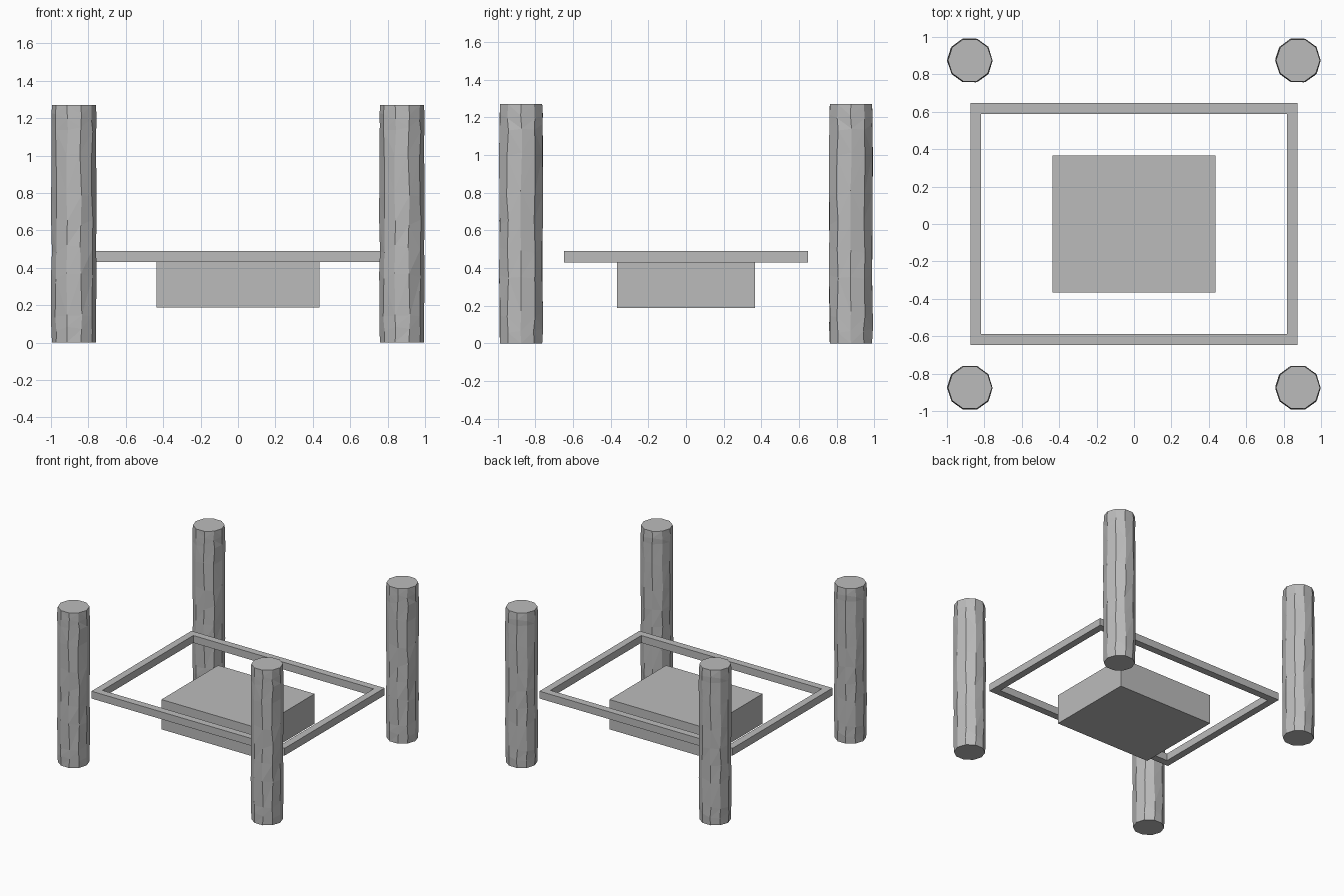
import bpy, bmesh, math, random
from mathutils import Vector

random.seed(4)
cube = bpy.data.objects.get("Cube")
if cube:
    bpy.data.objects.remove(cube, do_unlink=True)

grey = bpy.data.materials.new("plain grey")
grey.use_nodes = True
grey.diffuse_color = (0.5, 0.5, 0.5, 1)
grey.node_tree.nodes["Principled BSDF"].inputs["Base Color"].default_value = (0.5, 0.5, 0.5, 1)


def finish(bm, name):
    bmesh.ops.recalc_face_normals(bm, faces=bm.faces)
    mesh = bpy.data.meshes.new(name)
    bm.to_mesh(mesh)
    bm.free()
    mesh.materials.append(grey)
    obj = bpy.data.objects.new(name, mesh)
    bpy.context.collection.objects.link(obj)
    return obj


def box(name, half_x, half_y, low, high):
    bm = bmesh.new()
    bmesh.ops.create_cube(bm, size=2)
    for v in bm.verts:
        v.co = Vector((v.co.x * half_x, v.co.y * half_y, high if v.co.z > 0 else low))
    return finish(bm, name)


# Rough-hewn log: ten sides, slightly wobbly along its length, flat ends
SIDES, RADIUS, HEIGHT = 10, 0.12, 1.27
LEVELS = (0, 0.07, 0.15, 0.36, 0.5, 0.64, 0.8, 1.0, 1.15, 1.21, HEIGHT)
bm = bmesh.new()
rings = []
for z in LEVELS:
    ring = []
    for i in range(SIDES):
        at_end = z in (0, HEIGHT)
        angle = math.tau * i / SIDES + (0 if at_end else random.uniform(-0.05, 0.05))
        r = RADIUS * (0.98 if at_end else random.uniform(0.98, 1.02))
        lift = 0 if at_end else random.uniform(-0.02, 0.02)
        ring.append(bm.verts.new((r * math.cos(angle), r * math.sin(angle), z + lift)))
    rings.append(ring)
for low, high in zip(rings, rings[1:]):
    for i in range(SIDES):
        j = (i + 1) % SIDES
        bm.faces.new((low[i], low[j], high[j], high[i]))
bmesh.ops.triangulate(bm, faces=bm.faces)
bm.faces.new(rings[0])
bm.faces.new(rings[-1])
post = finish(bm, "front_right_post")
post.location = (-0.877, -0.875, 0)

# The other three corner posts share the same log
for name, x, y in (("front_left_post", 1, -1), ("back_right_post", -1, 1), ("back_left_post", 1, 1)):
    twin = post.copy()
    twin.name = name
    twin.location = (0.877 * x, 0.875 * y, 0)
    bpy.context.collection.objects.link(twin)

# Rectangular frame: inner and outer outlines bridged at two heights
bm = bmesh.new()
corners = ((-1, -1), (1, -1), (1, 1), (-1, 1))
loops = [[bm.verts.new((sx * hx, sy * hy, z)) for sx, sy in corners]
         for hx, hy, z in ((0.875, 0.647, 0.43), (0.875, 0.647, 0.49),
                           (0.817, 0.588, 0.49), (0.817, 0.588, 0.43))]
for k in range(4):
    a, b = loops[k], loops[(k + 1) % 4]
    for i in range(4):
        j = (i + 1) % 4
        bm.faces.new((a[i], a[j], b[j], b[i]))
finish(bm, "rail_frame")

# Solid block hanging in the middle
box("centre_block", 0.437, 0.367, 0.188, 0.432)
